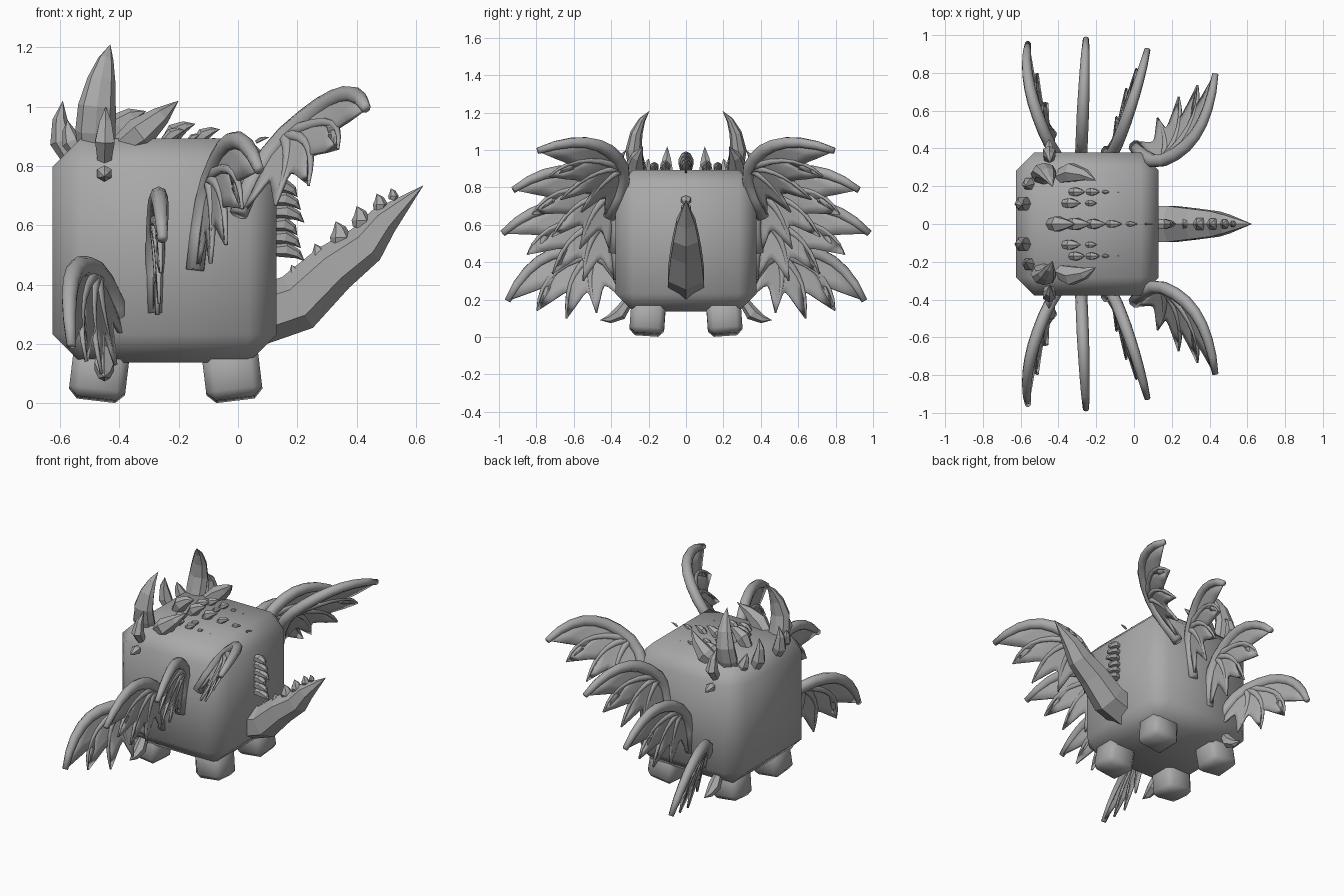
import bpy, bmesh, math
from mathutils import Vector, Matrix

if "Cube" in bpy.data.objects:
    bpy.data.objects.remove(bpy.data.objects["Cube"])

grey = bpy.data.materials.new("stone_grey")
grey.use_nodes = True
colour = (0.4, 0.4, 0.4, 1)
grey.diffuse_color = colour
grey.node_tree.nodes["Principled BSDF"].inputs["Base Color"].default_value = colour

X, Y = Vector((1, 0, 0)), Vector((0, 1, 0))


def finish(bm, name, smooth=False, mirror=False):
    bmesh.ops.remove_doubles(bm, verts=bm.verts, dist=0.0002)
    bmesh.ops.recalc_face_normals(bm, faces=bm.faces)
    mesh = bpy.data.meshes.new(name)
    bm.to_mesh(mesh)
    bm.free()
    mesh.materials.append(grey)
    for p in mesh.polygons:
        p.use_smooth = smooth
    ob = bpy.data.objects.new(name, mesh)
    bpy.context.collection.objects.link(ob)
    if mirror:
        mod = ob.modifiers.new("mirror", 'MIRROR')
        mod.use_axis = (False, True, False)
    return ob


def sweep(bm, points, radii, side, wide=1.0, sides=6):
    """Tapered tube through points; 'wide' stretches it along 'side'."""
    pts = [Vector(p) for p in points]
    rings = []
    for i, p in enumerate(pts):
        t = (pts[min(i + 1, len(pts) - 1)] - pts[max(i - 1, 0)]).normalized()
        up = t.cross(side).normalized()
        s = up.cross(t)
        ring = []
        for k in range(sides):
            a = 2 * math.pi * k / sides + math.pi / 2
            ring.append(bm.verts.new(p + radii[i] * (math.cos(a) * wide * s + math.sin(a) * up)))
        rings.append(ring)
    for a, b in zip(rings, rings[1:]):
        for k in range(sides):
            bm.faces.new((a[k], a[k - 1], b[k - 1], b[k]))
    bm.faces.new(rings[0])
    if radii[-1] > 0:
        bm.faces.new(rings[-1])


def spike(bm, base, tip, r, bulge, side, wide=1.0):
    """Horn that swells and curves towards 'bulge' before its point."""
    base, tip, bulge = Vector(base), Vector(tip), Vector(bulge)
    pts = [base, base.lerp(tip, 0.35) + bulge, base.lerp(tip, 0.7) + bulge * 0.8, tip]
    sweep(bm, pts, [r * 0.7, r, r * 0.6, 0], side, wide)


def box(bm, size, place, bevel):
    """Chamfered box."""
    part = bmesh.new()
    bmesh.ops.create_cube(part, size=1, matrix=Matrix.Diagonal((*size, 1)))
    bmesh.ops.bevel(part, geom=part.edges[:], offset=bevel, segments=1, affect='EDGES')
    part.transform(place)
    mesh = bpy.data.meshes.new("temporary")
    part.to_mesh(mesh)
    part.free()
    bm.from_mesh(mesh)
    bpy.data.meshes.remove(mesh)


# Body
bm = bmesh.new()
box(bm, (0.755, 0.755, 0.755), Matrix.Translation((-0.247, 0, 0.515)), 0.095)
finish(bm, "body", smooth=True)

# Legs
bm = bmesh.new()
for x, tilt in ((-0.467, -0.12), (-0.02, 0.12)):
    place = (Matrix.Translation((x, 0.205, 0.105)) @ Matrix.Rotation(-tilt, 4, 'Y')
             @ Matrix.Rotation(0.07, 4, 'X'))
    box(bm, (0.19, 0.185, 0.185), place, 0.03)
finish(bm, "legs", smooth=True, mirror=True)

# Tail
bm = bmesh.new()
sweep(bm, [(0.05, 0, 0.29), (0.2, 0, 0.34), (0.32, 0, 0.455), (0.43, 0, 0.535),
           (0.49, 0, 0.615), (0.625, 0, 0.735)],
      [0.1, 0.1, 0.085, 0.07, 0.052, 0], Y, 1.1)
finish(bm, "tail")

# Tail spikes
bm = bmesh.new()
for x, z, r in ((0.19, 0.39, 0.035), (0.27, 0.455, 0.038), (0.34, 0.53, 0.038),
                (0.41, 0.59, 0.034), (0.475, 0.65, 0.026), (0.52, 0.685, 0.018)):
    spike(bm, (x, 0, z), (x - r * 0.3, 0, z + r * 2.2), r, (r * 0.3, 0, 0), Y)
finish(bm, "tail_spikes")

# Crest on the crown and down the back
bm = bmesh.new()
for i in range(6):
    f = 1 - i / 6
    x = -0.44 + 0.1 * i
    spike(bm, (x, 0, 0.88), (x + 0.03 + 0.1 * f, 0, 0.89 + 0.095 * f ** 1.5), 0.045 * f,
          (-0.01 * f, 0, 0.02 * f), Y)
for i in range(6):
    z = 0.73 - 0.043 * i
    spike(bm, (0.11, 0, z), (0.2 + 0.012 * (i % 3), 0, z - 0.035), 0.026, (0.015, 0, 0.015), Y, 1.2)
finish(bm, "back_crest")

# Scale rows beside the crest
bm = bmesh.new()
for x, y, r in ((-0.37, 0.11, 0.03), (-0.25, 0.11, 0.018), (-0.335, 0.17, 0.026),
                (-0.245, 0.17, 0.022), (-0.165, 0.17, 0.012), (-0.09, 0.17, 0.005)):
    spike(bm, (x, y, 0.885), (x + 3 * r, y, 0.885 + 1.6 * r), r, (0, 0, r * 0.4), Y)
finish(bm, "crown_scales", mirror=True)

# Horns around the head
bm = bmesh.new()
sweep(bm, [(-0.475, 0.24, 0.84), (-0.48, 0.265, 0.92), (-0.475, 0.28, 1.0),
           (-0.46, 0.265, 1.09), (-0.445, 0.235, 1.16), (-0.43, 0.195, 1.21)],
      [0.042, 0.047, 0.044, 0.033, 0.018, 0], X, 1.45, 8)
spike(bm, (-0.4, 0.25, 0.86), (-0.2, 0.23, 1.02), 0.055, (0, 0.03, -0.005), Y)
spike(bm, (-0.555, 0.11, 0.81), (-0.59, 0.1, 1.02), 0.042, (-0.025, 0, 0), Y)
spike(bm, (-0.535, 0.22, 0.84), (-0.575, 0.2, 0.955), 0.035, (-0.01, 0, 0), Y)
spike(bm, (-0.45, 0.34, 0.82), (-0.445, 0.32, 1.0), 0.038, (0, 0.045, 0), X)
finish(bm, "horns", mirror=True)

# Cheek studs and lower claws
bm = bmesh.new()
spike(bm, (-0.45, 0.365, 0.78), (-0.45, 0.45, 0.765), 0.028, (0, 0, 0), X)
finish(bm, "cheek_studs", mirror=True)
bm = bmesh.new()
spike(bm, (-0.45, 0.31, 0.19), (-0.45, 0.46, 0.09), 0.038, (0, -0.008, -0.03), X)
finish(bm, "lower_claws", mirror=True)


# Wings: arm and fingers fan from an elbow, webs hang between them
def curve(a, b, c, n=7):
    a, b, c = Vector(a), Vector(b), Vector(c)
    return [a * (1 - t) ** 2 + b * 2 * t * (1 - t) + c * t * t for t in [i / n for i in range(n + 1)]]


ELBOW = (0.11, 0.14)
BONES = [curve(ELBOW, (0.4, 0.3), (0.63, 0)),
         curve(ELBOW, (0.43, 0.14), (0.48, -0.09)),
         curve(ELBOW, (0.3, 0.08), (0.33, -0.17)),
         curve(ELBOW, (0.19, 0.03), (0.16, -0.18)),
         curve(ELBOW, (0.04, 0.05), (0, -0.14))]


def wing(name, root, tip, lean, bow):
    root, tip = Vector(root), Vector(tip)
    u = (tip - root).normalized()
    w = u.cross(Vector(lean)).normalized()
    v = w.cross(u)

    def place(p):
        return root + p.x * u + p.y * v + w * bow * math.sin(math.pi * min(max(p.x / 0.63, 0), 1))

    bm = bmesh.new()
    arm = curve((-0.03, -0.14), (0.01, 0.08), ELBOW, 3)[:-1] + BONES[0]
    sweep(bm, [place(p) for p in arm], [0.036] * 6 + [0.034, 0.032, 0.029, 0.025, 0.018], w, 0.9, 8)
    for bone in BONES[1:4]:
        sweep(bm, [place(p) for p in bone], [0.026 - 0.003 * i for i in range(8)], w, 1.0)
    finish(bm, name + "_bones", smooth=True, mirror=True)

    # Scalloped web, one strip between each pair of bones
    bm = bmesh.new()
    for a, b in zip(BONES, BONES[1:]):
        rows = []
        for j in range(7):
            s = j / 6
            edge = [p.lerp(q, s) for p, q in zip(a, b)]
            pull = 1 - 0.38 * math.sin(math.pi * s)
            rows.append([bm.verts.new(place(edge[0].lerp(p, pull))) for p in edge])
        for r, q in zip(rows, rows[1:]):
            for i in range(len(r) - 1):
                bm.faces.new((r[i], r[i + 1], q[i + 1], q[i]))
    web = finish(bm, name + "_web", smooth=True, mirror=True)
    solid = web.modifiers.new("thickness", 'SOLIDIFY')
    solid.thickness, solid.offset = 0.014, 0


wing("first_wing", (-0.41, 0.36, 0.34), (-0.555, 0.93, 0.2), (-0.2, 0, 1), -0.012)
wing("second_wing", (-0.28, 0.36, 0.45), (-0.255, 0.96, 0.55), (0, 0, 1), 0)
wing("third_wing", (-0.13, 0.36, 0.59), (0.095, 0.99, 0.81), (0.15, 0, 1), -0.01)
wing("fourth_wing", (0.05, 0.35, 0.76), (0.47, 0.84, 1.02), (0.5, -0.3, 1), 0.03)
